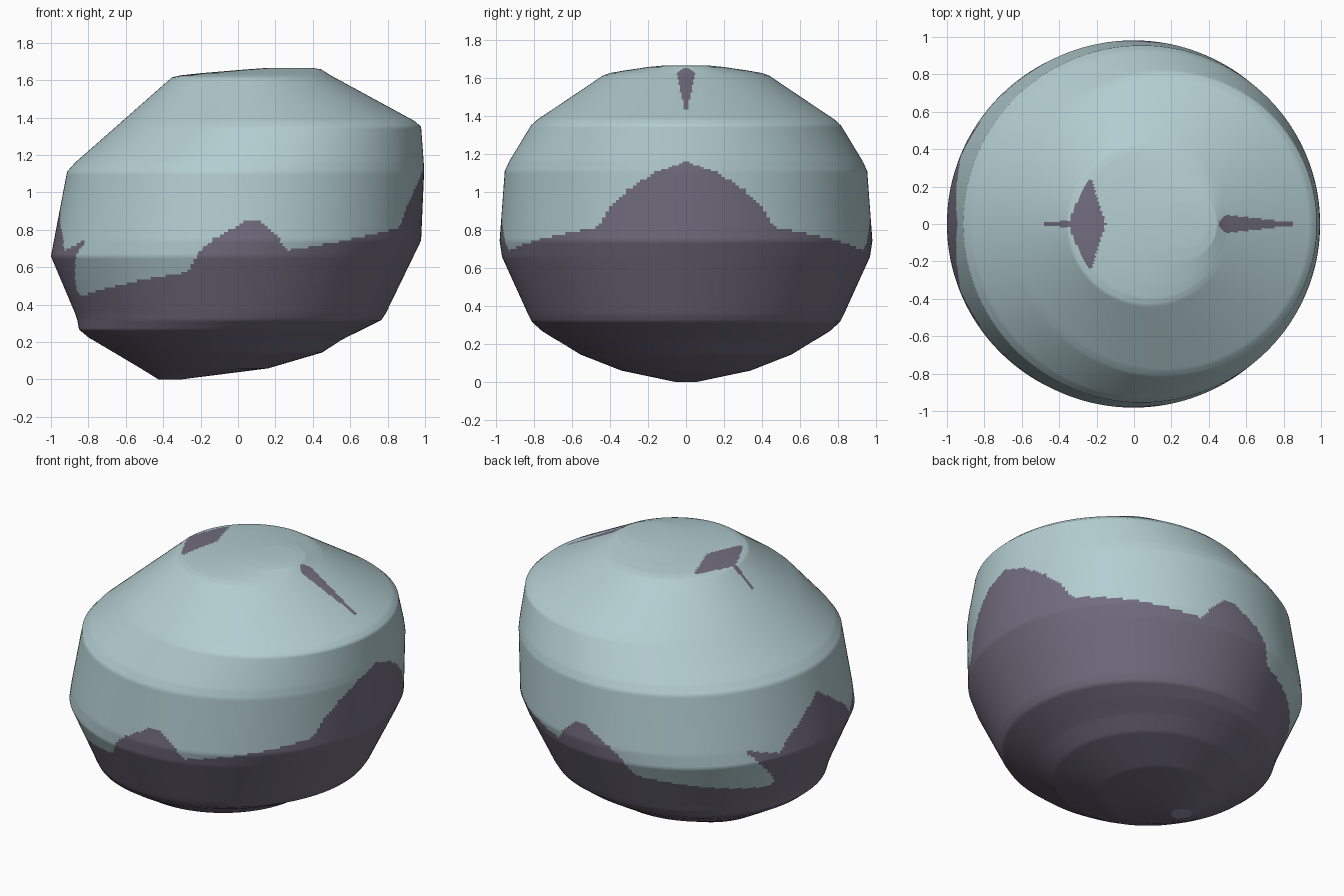
import bpy, bmesh, math

cube = bpy.data.objects.get("Cube")
if cube:
    bpy.data.objects.remove(cube, do_unlink=True)

SEGMENTS = 320
STEP = 0.016

# Height, left edge and right edge of each round slice
SLICES = [
    (0.0, -.425, -.305), (.059, -.52, .16), (.144, -.663, .45),
    (.209, -.773, .55), (.225, -.80, .58), (.267, -.85, .665),
    (.316, -.859, .765), (.353, -.871, .79), (.658, -1.0, .938),
    (.743, -.984, .979), (1.11, -.914, .995), (1.16, -.87, .993),
    (1.35, -.654, .979), (1.38, -.62, .947), (1.615, -.353, .515),
    (1.626, -.305, .495), (1.638, -.19, .476), (1.658, .05, .445),
    (1.665, .15, .40),
]

# Edge of the dark base: angle from +x, height
WAVE = [(0, 1.16), (10, 1.10), (18, 1.02), (24, .93), (28, .815), (73, .69),
        (83, .845), (88, .85), (98, .743), (105, .572), (156, .444), (159, .48),
        (161, .74), (180, .96)]
# Overhanging tip beside the back peak
TIP_TOP = [(145, .75), (158, .69), (180, .96)]
TIP_BOTTOM = [(145, .75), (158, .50), (160, .45), (180, .40)]
# Half widths of the marks on top, along x
CRESCENT = [(-.338, .04), (-.30, .13), (-.245, .235), (-.22, .235), (-.20, .15), (-.15, 0)]
SMALL_DART = [(-.497, .004), (-.37, .017), (-.342, .012)]
LONG_DART = [(.455, .012), (.49, .05), (.56, .042), (.904, 0)]


def lerp(table, x):
    """Straight-line lookup; zero outside the table."""
    for (x0, y0), (x1, y1) in zip(table, table[1:]):
        if x0 <= x <= x1:
            return y0 + (y1 - y0) * (x - x0) / (x1 - x0)
    return 0.0


def make_material(name, rgb):
    mat = bpy.data.materials.new(name)
    mat.use_nodes = True
    color = (*rgb, 1.0)
    mat.diffuse_color = color
    bsdf = mat.node_tree.nodes["Principled BSDF"]
    bsdf.inputs["Base Color"].default_value = color
    bsdf.inputs["Roughness"].default_value = 0.7
    return mat


def is_dark(p, centre_x):
    if p.z > 1.3:
        return any(abs(p.y) < lerp(t, p.x) for t in (CRESCENT, SMALL_DART, LONG_DART))
    angle = math.degrees(math.atan2(abs(p.y), p.x - centre_x))
    if p.z < lerp(WAVE, angle):
        return True
    return lerp(TIP_BOTTOM, angle) < p.z < lerp(TIP_TOP, angle)


# Subdivide the slices evenly along the surface
slices = [SLICES[0]]
for a, b in zip(SLICES, SLICES[1:]):
    rise = b[0] - a[0]
    length = max(math.hypot(rise, b[1] - a[1]), math.hypot(rise, b[2] - a[2]))
    count = max(1, math.ceil(length / STEP))
    for i in range(1, count + 1):
        slices.append(tuple(u + (v - u) * i / count for u, v in zip(a, b)))

# Loft the body through the slices
bm = bmesh.new()
rings = []
for z, left, right in slices:
    centre, radius = (left + right) / 2, (right - left) / 2
    rings.append([bm.verts.new((centre + radius * math.cos(math.tau * i / SEGMENTS),
                                radius * math.sin(math.tau * i / SEGMENTS), z))
                  for i in range(SEGMENTS)])

for level, (low, high) in enumerate(zip(rings, rings[1:])):
    centre = (slices[level][1] + slices[level][2]) / 2
    for i in range(SEGMENTS):
        j = (i + 1) % SEGMENTS
        face = bm.faces.new((low[i], low[j], high[j], high[i]))
        face.smooth = True
        face.material_index = int(is_dark(face.calc_center_median(), centre))

# Top cap and pale bottom disc
top = bm.faces.new(rings[-1])
top.smooth = True
bottom = bm.faces.new(list(reversed(rings[0])))
bottom.material_index = 2

mesh = bpy.data.meshes.new("pebble_body")
bm.to_mesh(mesh)
bm.free()
body = bpy.data.objects.new("pebble_body", mesh)
bpy.context.collection.objects.link(body)
for name, rgb in (("pale_teal", (.45, .61, .635)),
                  ("dusky_purple", (.17, .152, .21)),
                  ("lavender", (.30, .29, .42))):
    mesh.materials.append(make_material(name, rgb))
